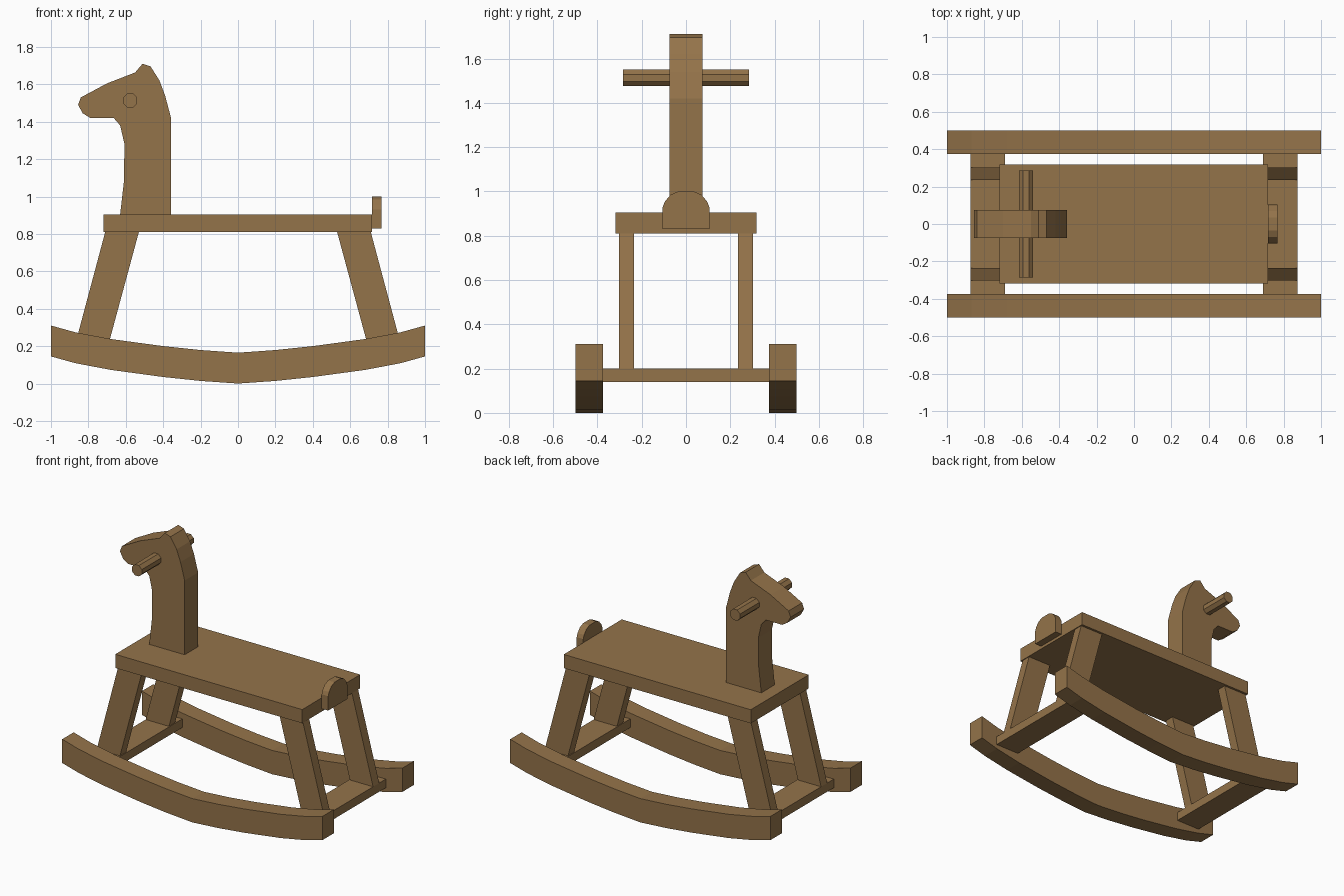
import bpy
import bmesh
from math import pi, cos, sin

cube = bpy.data.objects.get("Cube")
if cube:
    bpy.data.objects.remove(cube, do_unlink=True)

wood = bpy.data.materials.new("brown wood")
wood.use_nodes = True
wood.diffuse_color = (0.296, 0.172, 0.068, 1)
wood.node_tree.nodes["Principled BSDF"].inputs["Base Color"].default_value = wood.diffuse_color


def extrude(name, outline, axis, start, end):
    """Extrude a flat outline along y (points are x, z) or along x (points are y, z)."""
    bm = bmesh.new()
    verts = [bm.verts.new((u, start, v) if axis == "y" else (start, u, v)) for u, v in outline]
    face = bm.faces.new(verts)
    grown = bmesh.ops.extrude_face_region(bm, geom=[face])["geom"]
    shift = (0, end - start, 0) if axis == "y" else (end - start, 0, 0)
    bmesh.ops.translate(bm, vec=shift, verts=[g for g in grown if isinstance(g, bmesh.types.BMVert)])
    bmesh.ops.recalc_face_normals(bm, faces=bm.faces[:])
    mesh = bpy.data.meshes.new(name)
    bm.to_mesh(mesh)
    bm.free()
    mesh.materials.append(wood)
    obj = bpy.data.objects.new(name, mesh)
    bpy.context.scene.collection.objects.link(obj)
    return obj


def box_outline(u0, u1, v0, v1):
    return [(u0, v0), (u1, v0), (u1, v1), (u0, v1)]


def mirrored(half):
    """Complete a half outline, given from the middle outwards, across the middle."""
    return [(-u, v) for u, v in reversed(half) if u > 0] + half


# Curved rockers
curve = mirrored([(0, 0), (0.2, 0.014), (0.4, 0.035), (0.68, 0.073), (0.87, 0.109), (1, 0.145)])
rocker = curve + [(x, z + 0.165) for x, z in reversed(curve)]
for side, y in (("right", -0.5), ("left", 0.375)):
    extrude(side + "_rocker", rocker, "y", y, y + 0.125)

# Crossbars and splayed legs
for end, s in (("head_end", -1), ("tail_end", 1)):
    extrude(end + "_crossbar", box_outline(s * 0.69, s * 0.873, 0.14, 0.2), "y", -0.375, 0.375)
    leg = [(s * 0.873, 0.2), (s * 0.695, 0.2), (s * 0.53, 0.81), (s * 0.71, 0.81)]
    for side, y in (("right", -0.302), ("left", 0.235)):
        extrude(f"{end}_{side}_leg", leg, "y", y, y + 0.067)

# Seat board
extrude("seat", box_outline(-0.72, 0.716, 0.81, 0.905), "y", -0.318, 0.318)

# Rounded tail plate
tail = mirrored([(0.035, 1.0), (0.07, 0.985), (0.095, 0.955), (0.105, 0.93), (0.105, 0.83)])
extrude("tail", tail, "x", 0.716, 0.766)

# Neck and head cut from one board
head = [(-0.63, 0.905), (-0.61, 1.08), (-0.607, 1.28), (-0.63, 1.38), (-0.665, 1.42),
        (-0.79, 1.42), (-0.83, 1.445), (-0.855, 1.49), (-0.84, 1.53), (-0.7, 1.605),
        (-0.55, 1.663), (-0.51, 1.71), (-0.467, 1.695), (-0.42, 1.62), (-0.39, 1.54),
        (-0.358, 1.42), (-0.358, 0.905)]
extrude("head_and_neck", head, "y", -0.074, 0.074)

# Handle bar through the head
ring = [(-0.577 + 0.041 * cos((i + 0.5) * pi / 4), 1.513 + 0.041 * sin((i + 0.5) * pi / 4))
        for i in range(8)]
extrude("handle_bar", ring, "y", -0.285, 0.285)
